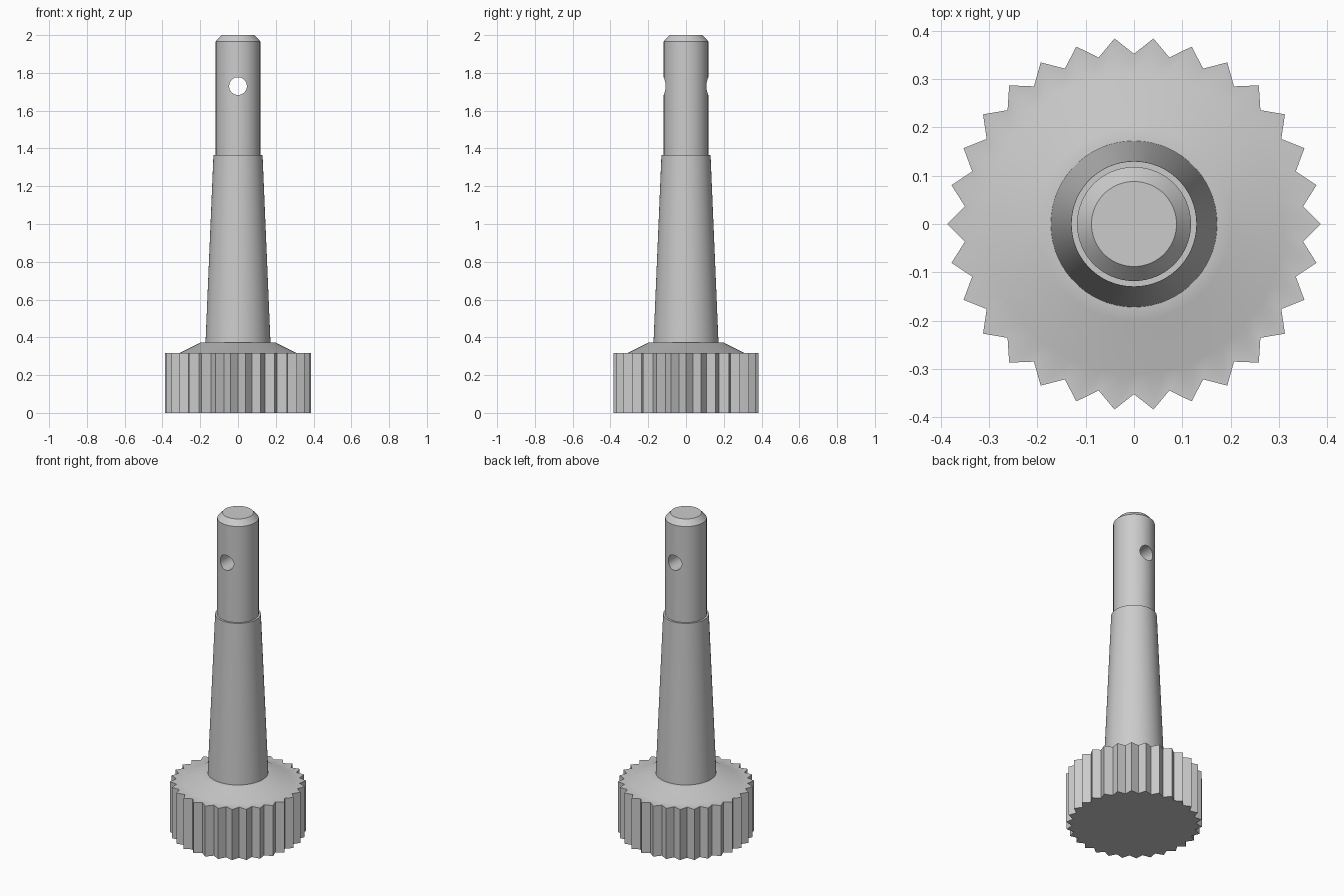
import bpy, bmesh
from math import cos, sin, pi, radians

cube = bpy.data.objects.get("Cube")
if cube:
    bpy.data.objects.remove(cube, do_unlink=True)

TEETH = 30
SIDES = 2 * TEETH

steel = bpy.data.materials.new("light grey metal")
steel.use_nodes = True
GREY = (0.6, 0.6, 0.6, 1)
steel.diffuse_color = GREY
steel.node_tree.nodes["Principled BSDF"].inputs["Base Color"].default_value = GREY


def lathe(name, profile):
    """Closed solid from (tip radius, valley radius, height) rings."""
    bm = bmesh.new()
    rings = []
    for tip, valley, z in profile:
        ring = []
        for i in range(SIDES):
            r = valley if i % 2 else tip
            a = 2 * pi * i / SIDES
            ring.append(bm.verts.new((r * cos(a), r * sin(a), z)))
        rings.append(ring)
    for low, high in zip(rings, rings[1:]):
        for i in range(SIDES):
            j = (i + 1) % SIDES
            bm.faces.new((low[i], low[j], high[j], high[i]))
    bm.faces.new(rings[0][::-1])
    bm.faces.new(rings[-1])
    mesh = bpy.data.meshes.new(name)
    bm.to_mesh(mesh)
    bm.free()
    mesh.materials.append(steel)
    obj = bpy.data.objects.new(name, mesh)
    bpy.context.collection.objects.link(obj)
    return obj


def select(obj):
    bpy.ops.object.select_all(action='DESELECT')
    obj.select_set(True)
    bpy.context.view_layer.objects.active = obj


def round_rings(points):
    return [(r, r, z) for r, z in points]


# Toothed knob with its sloping shoulder
TIP, VALLEY, RIM = 0.386, 0.352, 0.317
knob = lathe("toothed_knob", [(TIP, VALLEY, 0), (TIP, VALLEY, RIM)]
             + round_rings([(0.31, RIM), (0.2, 0.372), (0.16, 0.372)]))

# Tapered shaft
shaft = lathe("tapered_shaft", round_rings([(0.172, 0.372), (0.13, 1.365)]))

# Straight pin with chamfered end
pin = lathe("pin", round_rings([(0.118, 1.365), (0.118, 1.967), (0.088, 2)]))

# Cross hole through the pin, front to back
bpy.ops.mesh.primitive_cylinder_add(vertices=32, radius=0.047, depth=0.6,
                                    location=(0, 0, 1.73), rotation=(pi / 2, 0, 0))
cutter = bpy.context.object
cutter.name = "hole_cutter"
cutter.hide_render = True
cutter.data.materials.append(steel)
select(pin)
hole = pin.modifiers.new("cross_hole", 'BOOLEAN')
hole.operation = 'DIFFERENCE'
hole.solver = 'EXACT'
hole.object = cutter
bpy.ops.object.modifier_apply(modifier=hole.name)
bpy.data.objects.remove(cutter, do_unlink=True)

# Smooth round walls, crisp edges
for part in (knob, shaft, pin):
    select(part)
    bpy.ops.object.shade_smooth_by_angle(angle=radians(30))
